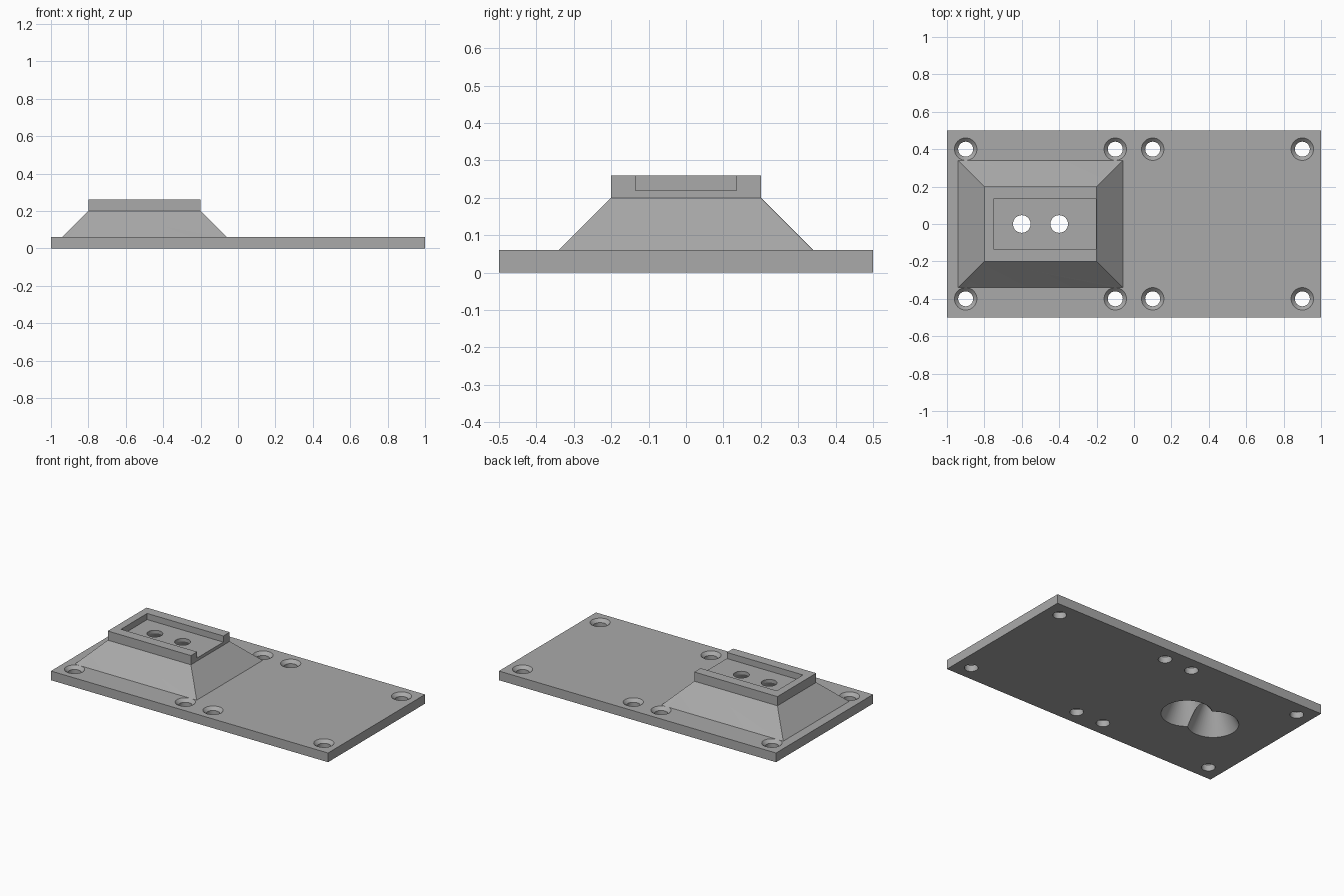
import bpy
import bmesh
import math

old = bpy.data.objects.get("Cube")
if old:
    bpy.data.objects.remove(old, do_unlink=True)

grey = bpy.data.materials.new("plain grey")
grey.use_nodes = True
GREY = (0.40, 0.40, 0.40, 1)
grey.diffuse_color = GREY
grey.node_tree.nodes["Principled BSDF"].inputs["Base Color"].default_value = GREY


def make_object(name, bm):
    bmesh.ops.recalc_face_normals(bm, faces=bm.faces)
    mesh = bpy.data.meshes.new(name)
    bm.to_mesh(mesh)
    bm.free()
    mesh.materials.append(grey)
    obj = bpy.data.objects.new(name, mesh)
    bpy.context.collection.objects.link(obj)
    return obj


def tapered_box(name, cx, z0, size0, z1, size1):
    """Box around (cx, 0) whose bottom and top rectangles may differ."""
    bm = bmesh.new()
    bmesh.ops.create_cube(bm, size=1)
    for v in bm.verts:
        top = v.co.z > 0
        sx, sy = size1 if top else size0
        v.co = (cx + v.co.x * sx, v.co.y * sy, z1 if top else z0)
    return make_object(name, bm)


def turned(name, x, y, profile, sides=48):
    """Closed round solid from (radius, z) rings, bottom to top."""
    bm = bmesh.new()
    rings = []
    for r, z in profile:
        angles = [2 * math.pi * i / sides for i in range(sides)]
        rings.append([bm.verts.new((x + r * math.cos(a), y + r * math.sin(a), z)) for a in angles])
    for low, high in zip(rings, rings[1:]):
        for i in range(sides):
            j = (i + 1) % sides
            bm.faces.new((low[i], low[j], high[j], high[i]))
    bm.faces.new(rings[0][::-1])
    bm.faces.new(rings[-1])
    return make_object(name, bm)


def combine(target, other, operation):
    """Apply a boolean and drop the helper object."""
    mod = target.modifiers.new(operation.title(), 'BOOLEAN')
    mod.object = other
    mod.operation = operation
    mod.solver = 'EXACT'
    bpy.context.view_layer.objects.active = target
    bpy.ops.object.modifier_apply(modifier=mod.name)
    bpy.data.objects.remove(other, do_unlink=True)


# Base plate, sloped pedestal and raised block fused into one solid
MID = -0.5
body = tapered_box("mounting_plate", 0, 0, (2, 1), 0.06, (2, 1))
combine(body, tapered_box("pedestal", MID, 0.03, (0.94, 0.74), 0.2, (0.6, 0.4)), 'UNION')
combine(body, tapered_box("raised_block", MID, 0.2, (0.6, 0.4), 0.26, (0.6, 0.4)), 'UNION')

# Pocket in the block, open towards +x
pocket = (0.65, 0.27)
combine(body, tapered_box("pocket_cutter", -0.425, 0.22, pocket, 0.3, pocket), 'DIFFERENCE')

# Countersunk screw holes
for x in (-0.9, -0.1, 0.1, 0.9):
    for y in (-0.4, 0.4):
        profile = [(0.04, -0.05), (0.04, 0.04), (0.06, 0.06), (0.061, 0.061)]
        combine(body, turned("screw_hole_cutter", x, y, profile), 'DIFFERENCE')

# Conical holes, wide at the underside and narrow at the pocket floor
for x in (-0.6, -0.4):
    profile = [(0.15, -0.02), (0.15, 0), (0.047, 0.2), (0.047, 0.25)]
    combine(body, turned("cone_hole_cutter", x, 0, profile), 'DIFFERENCE')

# Smooth the round walls, keep all edges sharp
bpy.ops.object.select_all(action='DESELECT')
body.select_set(True)
bpy.context.view_layer.objects.active = body
bpy.ops.object.shade_smooth_by_angle(angle=math.radians(25))
